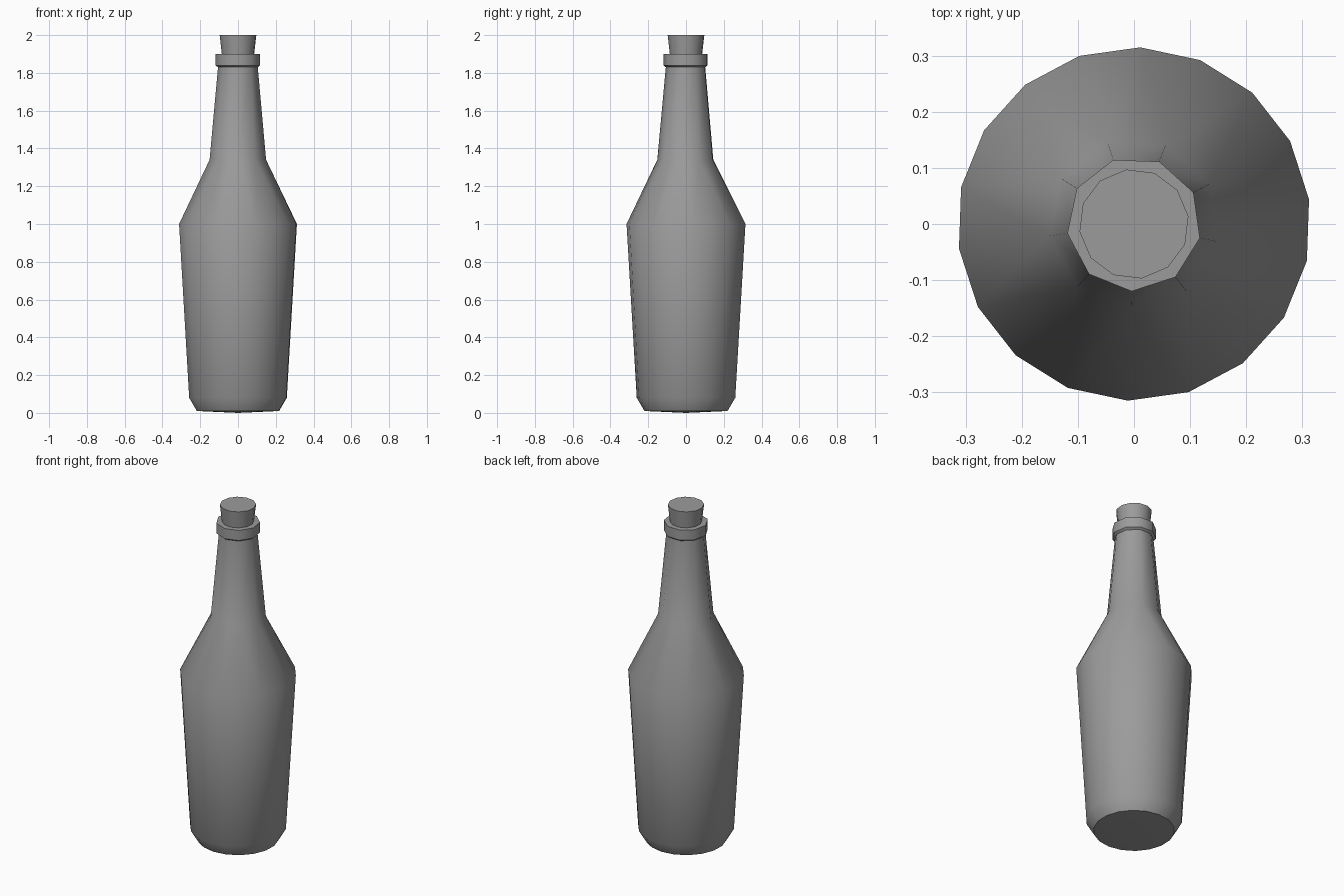
import bpy, bmesh
from math import sin, cos, radians

if "Cube" in bpy.data.objects:
    bpy.data.objects.remove(bpy.data.objects["Cube"])

# Dark grey shared by the glass and the cork
grey = bpy.data.materials.new("dark_grey")
grey.diffuse_color = (0.33, 0.33, 0.33, 1)
grey.use_nodes = True
grey.node_tree.nodes["Principled BSDF"].inputs["Base Color"].default_value = grey.diffuse_color


def ring(bm, n, r, z, start):
    return [bm.verts.new((r * cos(radians(start + 360 * i / n)),
                          r * sin(radians(start + 360 * i / n)), z)) for i in range(n)]


def bridge(bm, a, b):
    # Joins equal rings with quads; a ring of double count narrows with triangles
    n = len(b)
    for i in range(n):
        j = (i + 1) % n
        if len(a) == n:
            bm.faces.new((a[i], a[j], b[j], b[i]))
        else:
            a0, a1, a2 = a[2 * i], a[2 * i + 1], a[(2 * i + 2) % len(a)]
            bm.faces.new((a0, a1, b[i]))
            bm.faces.new((a1, b[j], b[i]))
            bm.faces.new((a1, a2, b[j]))


def lathe(name, profile, start, tip=None):
    bm = bmesh.new()
    rings = [ring(bm, n, r, z, start) for n, r, z in profile]
    for a, b in zip(rings, rings[1:]):
        bridge(bm, a, b)
    bm.faces.new(rings[-1])
    if tip is None:
        bm.faces.new(rings[0][::-1])
    else:
        c = bm.verts.new((0, 0, tip))
        for i, v in enumerate(rings[0]):
            bm.faces.new((rings[0][(i + 1) % len(rings[0])], v, c))
    bmesh.ops.recalc_face_normals(bm, faces=bm.faces[:])
    me = bpy.data.meshes.new(name)
    bm.to_mesh(me)
    bm.free()
    me.materials.append(grey)
    ob = bpy.data.objects.new(name, me)
    bpy.context.collection.objects.link(ob)
    bpy.ops.object.select_all(action='DESELECT')
    ob.select_set(True)
    bpy.context.view_layer.objects.active = ob
    bpy.ops.object.shade_smooth_by_angle(angle=radians(45))
    return ob


# Bottle: 18-sided body narrowing to a 9-sided neck and lip (sides, radius, height)
lathe("bottle", [
    (18, 0.22, 0.01), (18, 0.261, 0.08), (18, 0.315, 1.0),
    (9, 0.152, 1.34), (9, 0.107, 1.83),
    (9, 0.12, 1.84), (9, 0.12, 1.90),
], 28, tip=0.0)

# Cork: flared 12-sided stopper resting in the mouth
lathe("cork", [(12, 0.086, 1.895), (12, 0.098, 2.0)], 8)
